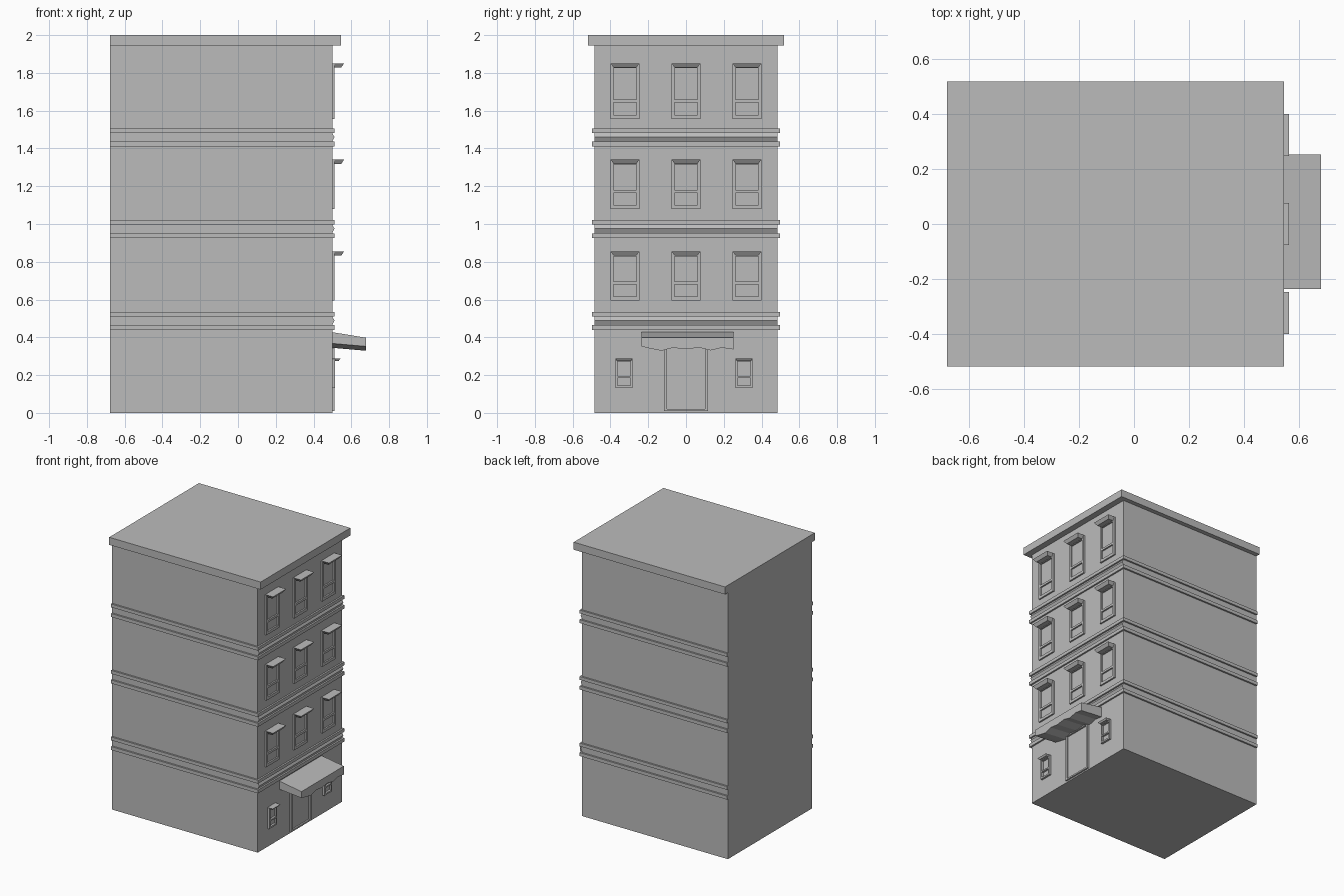
import bpy

if "Cube" in bpy.data.objects:
    bpy.data.objects.remove(bpy.data.objects["Cube"])

stone = bpy.data.materials.new("grey_stone")
stone.diffuse_color = (0.5, 0.5, 0.5, 1)
stone.use_nodes = True
stone.node_tree.nodes["Principled BSDF"].inputs["Base Color"].default_value = stone.diffuse_color

BACK, WALL = -0.678, 0.499   # rear plane and street facade plane


def make(name, verts, faces):
    me = bpy.data.meshes.new(name)
    me.from_pydata(verts, [], faces)
    me.materials.append(stone)
    ob = bpy.data.objects.new(name, me)
    bpy.context.collection.objects.link(ob)
    return ob


def loft(name, a, b):
    """Closed solid between two matching loops of points."""
    n = len(a)
    faces = [tuple(range(n))[::-1], tuple(range(n, 2 * n))]
    faces += [(i, (i + 1) % n, n + (i + 1) % n, n + i) for i in range(n)]
    return make(name, a + b, faces)


def rect(x0, x1, y0, y1, z):
    return [(x0, y0, z), (x1, y0, z), (x1, y1, z), (x0, y1, z)]


def box(name, x0, x1, y0, y1, z0, z1):
    return loft(name, rect(x0, x1, y0, y1, z0), rect(x0, x1, y0, y1, z1))


def frame(name, y0, y1, z0, z1, depth, t, rails=()):
    """Raised frame on the facade: two stiles plus horizontal rails."""
    x1 = WALL + depth
    box(name + "_stile_a", WALL - 0.005, x1, y0, y0 + t, z0, z1)
    box(name + "_stile_b", WALL - 0.005, x1, y1 - t, y1, z0, z1)
    for a, b in rails:
        box(name + "_rail", WALL - 0.005, x1, y0 + t, y1 - t, a, b)


def hood(name, y0, y1, z, h, reach, taper):
    """Small overhang above a window, narrowing downwards."""
    loft(name,
         rect(WALL - 0.005, WALL + reach - taper, y0 + taper, y1 - taper, z - h),
         rect(WALL - 0.005, WALL + reach, y0, y1, z))


# Main block and roof slab
box("building_body", BACK, WALL, -0.485, 0.485, 0, 1.96)
box("roof_cornice", BACK, 0.545, -0.5175, 0.5175, 1.945, 2.0)

# Belt courses: two ledges and a pointed moulding on the facade
for z in (0.44, 0.926, 1.411):
    box("lower_ledge", BACK, 0.511, -0.4975, 0.4975, z, z + 0.025)
    box("upper_ledge", BACK, 0.511, -0.4975, 0.4975, z + 0.071, z + 0.095)
    profile = [(WALL - 0.005, z + 0.026), (WALL, z + 0.026), (0.511, z + 0.049),
               (WALL, z + 0.07), (WALL - 0.005, z + 0.07)]
    loft("pointed_moulding", [(x, -0.485, h) for x, h in profile],
         [(x, 0.485, h) for x, h in profile])

# Upper floor windows: bottom, top of each row
for z0, z1 in ((0.594, 0.855), (1.08, 1.341), (1.557, 1.851)):
    for y in (-0.323, 0, 0.323):
        low = z0 + (0.087 if z1 > 1.8 else 0.085)
        frame("window", y - 0.076, y + 0.076, z0, z1, 0.011, 0.016,
              ((z0, z0 + 0.021), (low, low + 0.016), (z1 - 0.026, z1)))
        hood("window_hood", y - 0.076, y + 0.076, z1, 0.023, 0.063, 0.016)

# Ground floor windows
for y in (-0.328, 0.307):
    frame("small_window", y - 0.045, y + 0.045, 0.133, 0.286, 0.015, 0.011,
          ((0.133, 0.145), (0.185, 0.195), (0.272, 0.286)))
    hood("small_window_hood", y - 0.045, y + 0.045, 0.287, 0.012, 0.043, 0.009)

# Door surround
frame("door", -0.117, 0.117, 0.01, 0.375, 0.012, 0.016,
      ((0.01, 0.021), (0.35, 0.375)))

# Sloped entrance canopy with a wavy underside
wave = [(-0.236, 0.352), (-0.19, 0.341), (-0.13, 0.329), (-0.07, 0.345), (0.0, 0.337),
        (0.07, 0.346), (0.13, 0.331), (0.19, 0.345), (0.252, 0.336)]
inner = [(WALL - 0.005, y, z + 0.016) for y, z in wave]
outer = [(0.678, y, z) for y, z in wave]
inner += [(WALL - 0.005, 0.252, 0.428), (WALL - 0.005, -0.236, 0.428)]
outer += [(0.678, 0.252, 0.398), (0.678, -0.236, 0.398)]
loft("entrance_canopy", inner, outer)
